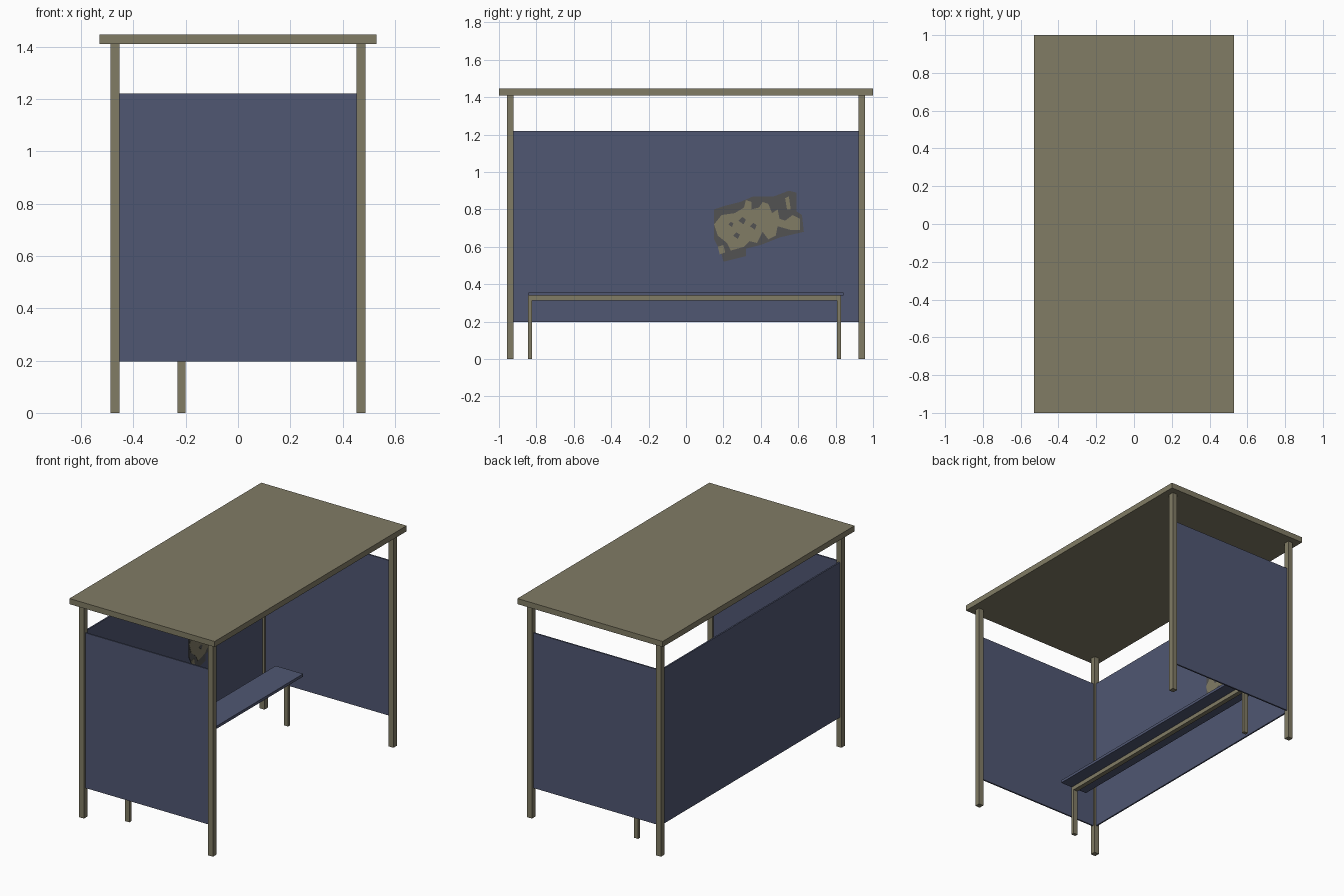
import bpy, bmesh

def mat(name, c):
    m = bpy.data.materials.new(name)
    m.diffuse_color = (*c, 1)
    return m

FRAME = mat("khaki metal", (0.22, 0.20, 0.13))
PANEL = mat("slate blue", (0.08, 0.095, 0.17))
DARK = mat("dark grey", (0.085, 0.085, 0.085))

def finish(name, bm, material):
    bmesh.ops.recalc_face_normals(bm, faces=bm.faces)
    me = bpy.data.meshes.new(name)
    bm.to_mesh(me)
    bm.free()
    me.materials.append(material)
    ob = bpy.data.objects.new(name, me)
    bpy.context.collection.objects.link(ob)
    return ob

def box(name, x, y, z, material):
    bm = bmesh.new()
    bmesh.ops.create_cube(bm, size=1)
    for v in bm.verts:
        v.co = [r[0] + (c + 0.5) * (r[1] - r[0]) for c, r in zip(v.co, (x, y, z))]
    return finish(name, bm, material)

def prism(name, pts, x0, x1, material):
    """Extrude a (y, z) outline along x."""
    bm = bmesh.new()
    f = bm.faces.new([bm.verts.new((x0, y, z)) for y, z in pts])
    r = bmesh.ops.extrude_face_region(bm, geom=[f])
    for v in r["geom"]:
        if isinstance(v, bmesh.types.BMVert):
            v.co.x = x1
    return finish(name, bm, material)

# roof
box("roof", (-0.53, 0.53), (-1, 1), (1.41, 1.447), FRAME)

# corner posts
for sx in (-1, 1):
    for sy in (-1, 1):
        box("corner_post", sorted((sx * 0.453, sx * 0.488)),
            sorted((sy * 0.923, sy * 0.958)), (0, 1.41), FRAME)

# side and back panels
Z = (0.197, 1.22)
for sy in (-1, 1):
    box("side_panel", (-0.453, 0.453), (sy * 0.94 - 0.005, sy * 0.94 + 0.005), Z, PANEL)
box("back_panel", (-0.476, -0.466), (-0.923, 0.923), Z, PANEL)

# bench: seat on a bent bar frame
box("bench_seat", (-0.315, -0.115), (-0.843, 0.843), (0.339, 0.357), PANEL)
prism("bench_frame", [(-0.846, 0), (-0.824, 0), (-0.824, 0.312), (0.808, 0.312), (0.808, 0),
                      (0.830, 0), (0.830, 0.339), (-0.846, 0.339)], -0.231, -0.200, FRAME)

# torn poster: dark paper backing, bare patch and leftover scraps
paper = [(0.15, 0.80), (0.21, 0.82), (0.29, 0.84), (0.36, 0.87), (0.47, 0.87), (0.55, 0.90),
         (0.59, 0.89), (0.59, 0.79), (0.62, 0.77), (0.63, 0.68), (0.50, 0.65), (0.40, 0.61),
         (0.32, 0.59), (0.32, 0.55), (0.20, 0.52), (0.19, 0.56), (0.15, 0.64)]
bare = [(0.15, 0.72), (0.19, 0.77), (0.26, 0.78), (0.31, 0.81), (0.32, 0.85), (0.35, 0.84),
        (0.35, 0.80), (0.39, 0.81), (0.41, 0.84), (0.44, 0.83), (0.46, 0.78), (0.49, 0.80),
        (0.50, 0.75), (0.53, 0.74), (0.57, 0.77), (0.61, 0.75), (0.61, 0.69), (0.56, 0.69),
        (0.49, 0.71), (0.48, 0.66), (0.44, 0.64), (0.41, 0.68), (0.38, 0.62), (0.34, 0.63),
        (0.31, 0.60), (0.24, 0.58), (0.22, 0.62), (0.17, 0.66)]
prism("poster_paper", paper, -0.466, -0.463, DARK)
prism("poster_bare_patch", bare, -0.463, -0.461, FRAME)
prism("poster_bare_strip", [(0.53, 0.86), (0.55, 0.87), (0.56, 0.80), (0.54, 0.80)],
      -0.463, -0.461, FRAME)
prism("poster_bare_corner", [(0.17, 0.60), (0.20, 0.61), (0.21, 0.57), (0.18, 0.56)],
      -0.463, -0.461, FRAME)
for y, z, r in ((0.30, 0.74, 0.02), (0.27, 0.66, 0.018), (0.36, 0.71, 0.018), (0.24, 0.72, 0.014)):
    prism("poster_scrap", [(y - r, z), (y, z + r), (y + r, z + r * 0.3), (y + r * 0.4, z - r)],
          -0.461, -0.460, DARK)
